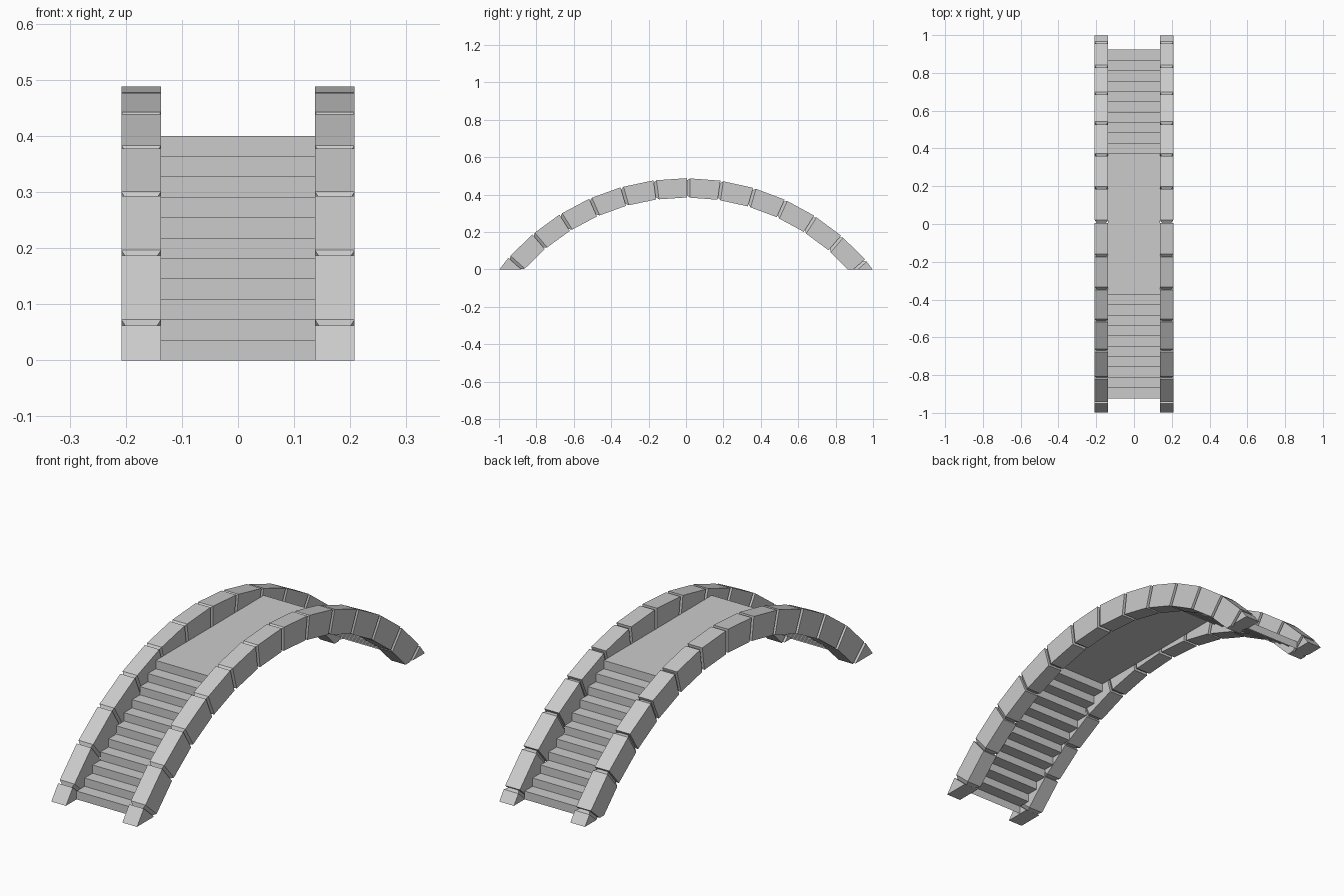
import bpy, bmesh
from math import sin, cos
from mathutils import Vector

if "Cube" in bpy.data.objects:
    bpy.data.objects.remove(bpy.data.objects["Cube"])

stone = bpy.data.materials.new("grey stone")
stone.use_nodes = True
GREY = (0.6, 0.6, 0.6, 1)
stone.diffuse_color = GREY
stone.node_tree.nodes["Principled BSDF"].inputs["Base Color"].default_value = GREY

APEX = 0.488            # top of the arch
R_OUT, R_IN = 1.272, 1.169
CENTRE = APEX - R_OUT   # height of the arc centre
STEP, SHIFT = 0.1412, 0.004
TAPER, INSET = 0.016, 0.012
X_IN, X_OUT = 0.137, 0.208


def make_object(name, bm):
    bmesh.ops.recalc_face_normals(bm, faces=bm.faces)
    mesh = bpy.data.meshes.new(name)
    bm.to_mesh(mesh)
    bm.free()
    mesh.materials.append(stone)
    obj = bpy.data.objects.new(name, mesh)
    bpy.context.collection.objects.link(obj)
    return obj


def arc_point(x, r, angle):
    return Vector((x, r * sin(angle), CENTRE + r * cos(angle)))


def section(angle):
    return [arc_point(x, r, angle)
            for x, r in ((X_IN, R_IN), (X_OUT, R_IN), (X_OUT, R_OUT), (X_IN, R_OUT))]


def add_block(bm, start, end):
    """One straight stone with its rear-facing end square and front end tapered."""
    a, b = section(start), section(end)
    collar = [p.lerp(q, TAPER / (q - p).length) for p, q in zip(a, b)]
    neck = [arc_point(x, r, start) for x, r in (
        (X_IN + INSET, R_IN + INSET), (X_OUT - INSET, R_IN + INSET),
        (X_OUT - INSET, R_OUT - INSET), (X_IN + INSET, R_OUT - INSET))]
    rings = [[bm.verts.new(p) for p in ring] for ring in (neck, collar, b)]
    for lo, hi in zip(rings, rings[1:]):
        for i in range(4):
            j = (i + 1) % 4
            bm.faces.new((lo[i], lo[j], hi[j], hi[i]))
    bm.faces.new(rings[0])
    bm.faces.new(rings[-1])


# Side arches of tapered stones, cut flat at the ground
def build_arch(name, side):
    bm = bmesh.new()
    for k in range(-7, 7):
        add_block(bm, k * STEP + SHIFT, (k + 1) * STEP + SHIFT)
    cut = bmesh.ops.bisect_plane(
        bm, geom=bm.verts[:] + bm.edges[:] + bm.faces[:],
        plane_co=(0, 0, 0), plane_no=(0, 0, -1), clear_outer=True)
    edges = [e for e in cut["geom_cut"] if isinstance(e, bmesh.types.BMEdge)]
    bmesh.ops.holes_fill(bm, edges=edges, sides=0)
    for v in bm.verts:
        v.co.x *= side
    make_object(name, bm)


build_arch("left_arch", 1)
build_arch("right_arch", -1)

# Folded stair sheet with the flat deck between the two flights
RISERS, DECK_Z, DECK_Y, FOOT_Y = 11, 0.4, 0.374, 0.923
rise, run = DECK_Z / RISERS, (FOOT_Y - DECK_Y) / (RISERS - 1)
flight = []
for i in range(RISERS):
    y = FOOT_Y - i * run
    flight += [(y, i * rise), (y, (i + 1) * rise)]
profile = [(-y, z) for y, z in flight] + flight[::-1]

bm = bmesh.new()
rows = [[bm.verts.new((x, y, z)) for x in (-X_IN, X_IN)] for y, z in profile]
for a, b in zip(rows, rows[1:]):
    bm.faces.new((a[0], a[1], b[1], b[0]))
make_object("steps_and_deck", bm)
